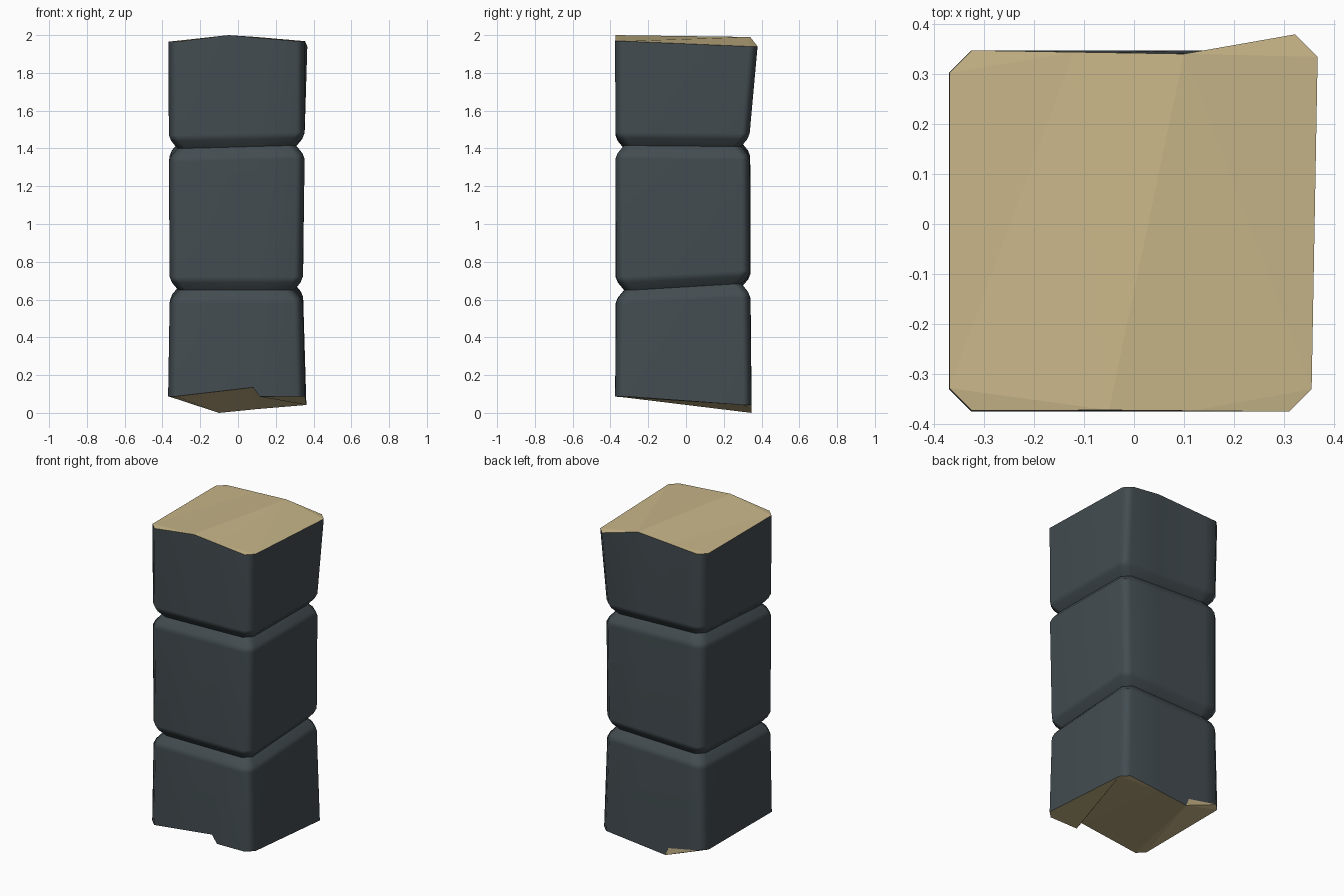
import bpy, bmesh

if "Cube" in bpy.data.objects:
    bpy.data.objects.remove(bpy.data.objects["Cube"])

def material(name, rgb):
    m = bpy.data.materials.new(name)
    m.diffuse_color = (*rgb, 1)
    m.use_nodes = True
    m.node_tree.nodes["Principled BSDF"].inputs["Base Color"].default_value = m.diffuse_color
    return m

slate = material("dark slate", (0.056, 0.073, 0.082))
tan = material("tan broken stone", (0.58, 0.47, 0.25))

FRONT_X = (-0.05, 0.08, 0.115)
BACK_X = (0.10, -0.10, -0.12, -0.245)
C = 0.045  # corner chamfer

def along(knots, x):
    """Point at x on a polyline of knots sorted by x."""
    for a, b in zip(knots, knots[1:]):
        if a[0] <= x <= b[0]:
            t = (x - a[0]) / (b[0] - a[0])
            return tuple(p + (q - p) * t for p, q in zip(a, b))

def ring(corners, inset=0.0, dz=0.0, front=(), back=()):
    """Chamfered square of 15 points; corners run FL, FR, BR, BL."""
    signs = ((1, 1), (-1, 1), (-1, -1), (1, -1))
    c = [(x + sx * inset, y + sy * inset, z + dz)
         for (x, y, z), (sx, sy) in zip(corners, signs)]
    (fl, fr, br, bl) = c
    f1, f2 = (fl[0] + C, fl[1], fl[2]), (fr[0] - C, fr[1], fr[2])
    b1, b2 = (br[0] - C, br[1], br[2]), (bl[0] + C, bl[1], bl[2])
    fk, bk = sorted([f1, f2, *front]), sorted([b1, b2, *back])
    return ([(fl[0], fl[1] + C, fl[2]), f1] + [along(fk, x) for x in FRONT_X]
            + [f2, (fr[0], fr[1] + C, fr[2]), (br[0], br[1] - C, br[2]), b1]
            + [along(bk, x) for x in BACK_X] + [b2, (bl[0], bl[1] - C, bl[2])])

# outer corners at the broken ends and at the two grooves
bottom = [(-0.37, -0.375, 0.088), (0.355, -0.375, 0.088), (0.362, 0.347, 0.042), (-0.37, 0.347, 0.09)]
groove_low = [(-0.362, -0.373, 0.65), (0.343, -0.37, 0.65), (0.345, 0.34, 0.682), (-0.36, 0.342, 0.668)]
groove_high = [(-0.366, -0.374, 1.40), (0.353, -0.374, 1.415), (0.352, 0.337, 1.41), (-0.362, 0.34, 1.43)]
top = [(-0.369, -0.373, 1.965), (0.355, -0.375, 1.968), (0.367, 0.379, 1.94), (-0.369, 0.347, 1.965)]

rings = [ring(bottom, front=[(0.08, -0.375, 0.135), (0.115, -0.375, 0.086)],
              back=[(-0.10, 0.347, 0.0), (-0.12, 0.347, 0.05), (-0.245, 0.347, 0.056)])]
grooves = []
for g in (groove_low, groove_high):
    for inset, dz in ((0, -0.07), (0.012, -0.04), (0.045, 0), (0.012, 0.04), (0, 0.07)):
        if dz == 0:
            grooves.append(len(rings))
        rings.append(ring(g, inset, dz))
rings.append(ring(top, front=[(-0.05, -0.372, 2.0)], back=[(0.10, 0.34, 1.99)]))

# dark sides of the pillar
bm = bmesh.new()
v = [[bm.verts.new(p) for p in r] for r in rings]
n = len(v[0])
for lo, hi in zip(v, v[1:]):
    for i in range(n):
        j = (i + 1) % n
        f = bm.faces.new((lo[i], lo[j], hi[j], hi[i]))
        f.smooth = True

# tan broken ends, split along their creases
t, b = v[-1], v[0]
ends = [[t[i] for i in (0, 1, 2, 9, 10, 11, 12, 13, 14)],
        [t[i] for i in (2, 3, 4, 5, 6, 7, 8, 9)]]
for ids in ((4, 5, 6, 7), (3, 4, 7), (1, 2, 3, 7, 8, 9, 10), (0, 1, 10, 13, 14), (10, 11, 12, 13)):
    ends.append([b[i] for i in reversed(ids)])
end_faces = []
for loop in ends:
    f = bm.faces.new(loop)
    f.material_index = 1
    end_faces.append(f)
bmesh.ops.triangulate(bm, faces=end_faces)

# crisp edges at the groove bottoms and around the ends
for e in bm.edges:
    if len({f.material_index for f in e.link_faces}) > 1:
        e.smooth = False
    if any(e.verts[0] in v[g] and e.verts[1] in v[g] for g in grooves):
        e.smooth = False

mesh = bpy.data.meshes.new("stone_pillar")
bm.to_mesh(mesh)
bm.free()
mesh.materials.append(slate)
mesh.materials.append(tan)
pillar = bpy.data.objects.new("stone_pillar", mesh)
bpy.context.collection.objects.link(pillar)
wn = pillar.modifiers.new("even shading", 'WEIGHTED_NORMAL')
wn.keep_sharp = True
